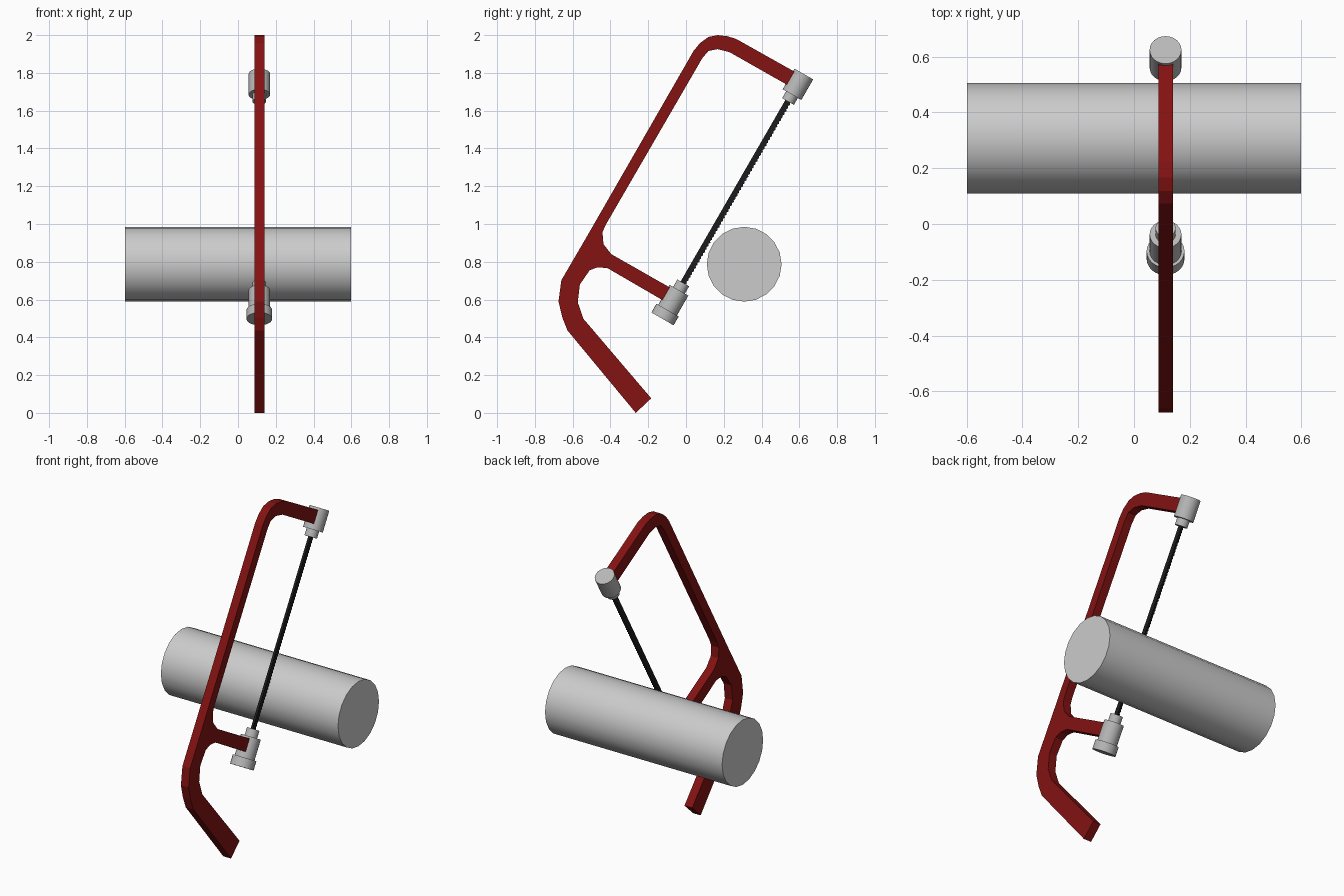
import bpy, bmesh, math
from mathutils import Vector

if "Cube" in bpy.data.objects:
    bpy.data.objects.remove(bpy.data.objects["Cube"])

SAW_X = 0.113                                  # plane of the saw
TOP = Vector((SAW_X, 0.624, 1.794))            # upper end of the blade axis
DOWN = Vector((0, -0.5, -math.sqrt(3) / 2))    # blade axis, leaning 30 degrees
SIDE = Vector((0, math.sqrt(3) / 2, -0.5))     # towards the teeth


def material(name, rgb):
    m = bpy.data.materials.new(name)
    m.diffuse_color = (*rgb, 1)
    m.use_nodes = True
    m.node_tree.nodes["Principled BSDF"].inputs["Base Color"].default_value = m.diffuse_color
    return m


def slab(name, pts, thick, mat):
    """Extrude an outline of (y, z) points along x, centred on the saw plane."""
    bm = bmesh.new()
    face = bm.faces.new([bm.verts.new((SAW_X - thick / 2, y, z)) for y, z in pts])
    ext = bmesh.ops.extrude_face_region(bm, geom=[face])
    moved = [v for v in ext["geom"] if isinstance(v, bmesh.types.BMVert)]
    bmesh.ops.translate(bm, verts=moved, vec=(thick, 0, 0))
    bmesh.ops.recalc_face_normals(bm, faces=bm.faces)
    me = bpy.data.meshes.new(name)
    bm.to_mesh(me)
    bm.free()
    me.materials.append(mat)
    ob = bpy.data.objects.new(name, me)
    bpy.context.collection.objects.link(ob)
    return ob


def rod(name, a, b, r, sides, mat=None):
    """Smooth-sided cylinder between two points."""
    d = b - a
    bpy.ops.mesh.primitive_cylinder_add(
        vertices=sides, radius=r, depth=d.length, location=(a + b) / 2,
        rotation=d.to_track_quat('Z', 'Y').to_euler())
    ob = bpy.context.object
    ob.name = name
    if mat:
        ob.data.materials.append(mat)
    bpy.ops.object.shade_smooth_by_angle(angle=math.radians(35))
    return ob


red = material("red_paint", (0.23, 0.006, 0.006))
black = material("dark_steel", (0.012, 0.012, 0.012))
steel = material("fitting_steel", (0.48, 0.48, 0.48))

# Frame with handle, one flat outline
outline = [
    # top arm and upper corner, outside
    (0.577, 1.805), (0.267, 1.979), (0.220, 1.994), (0.167, 2.0), (0.119, 1.990),
    (0.074, 1.958), (0.040, 1.916),
    # back edge and handle, outside
    (-0.527, 0.930), (-0.660, 0.702), (-0.675, 0.590), (-0.655, 0.506),
    (-0.628, 0.437), (-0.266, 0.0), (-0.184, 0.077),
    # handle, inside
    (-0.543, 0.498), (-0.573, 0.585), (-0.562, 0.680), (-0.510, 0.755),
    (-0.468, 0.771), (-0.415, 0.766),
    # lower arm
    (-0.095, 0.580), (-0.056, 0.647), (-0.395, 0.840), (-0.437, 0.893),
    (-0.442, 0.956),
    # back edge and upper corner, inside
    (-0.426, 0.994), (0.087, 1.879), (0.119, 1.916), (0.167, 1.926),
    (0.230, 1.910), (0.556, 1.725),
]
slab("saw_frame", outline, 0.052, red)

# Blade with fine teeth facing the pipe
TEETH = 60
t0, t1 = 0.15, 1.30
blade = []
for i in range(TEETH):
    for k, w in ((0, 0.012), (0.5, 0.018)):
        p = TOP + DOWN * (t0 + (t1 - t0) * (i + k) / TEETH) + SIDE * w
        blade.append((p.y, p.z))
for t, w in ((t1, 0.012), (t1, -0.016), (t0, -0.016)):
    p = TOP + DOWN * t + SIDE * w
    blade.append((p.y, p.z))
slab("saw_blade", blade, 0.014, black)

# Blade holders: name, start and end along the axis, radius
for name, a, b, r in (
        ("upper_holder", 0.0, 0.126, 0.057),
        ("upper_collar", 0.12, 0.168, 0.036),
        ("lower_collar", 1.277, 1.33, 0.036),
        ("lower_holder", 1.322, 1.45, 0.057),
        ("lower_knob", 1.443, 1.497, 0.068)):
    rod(name, TOP + DOWN * a, TOP + DOWN * b, r, 24, steel)

# Pipe being sawn
rod("pipe", Vector((-0.598, 0.308, 0.787)), Vector((0.598, 0.308, 0.787)), 0.198, 20)
